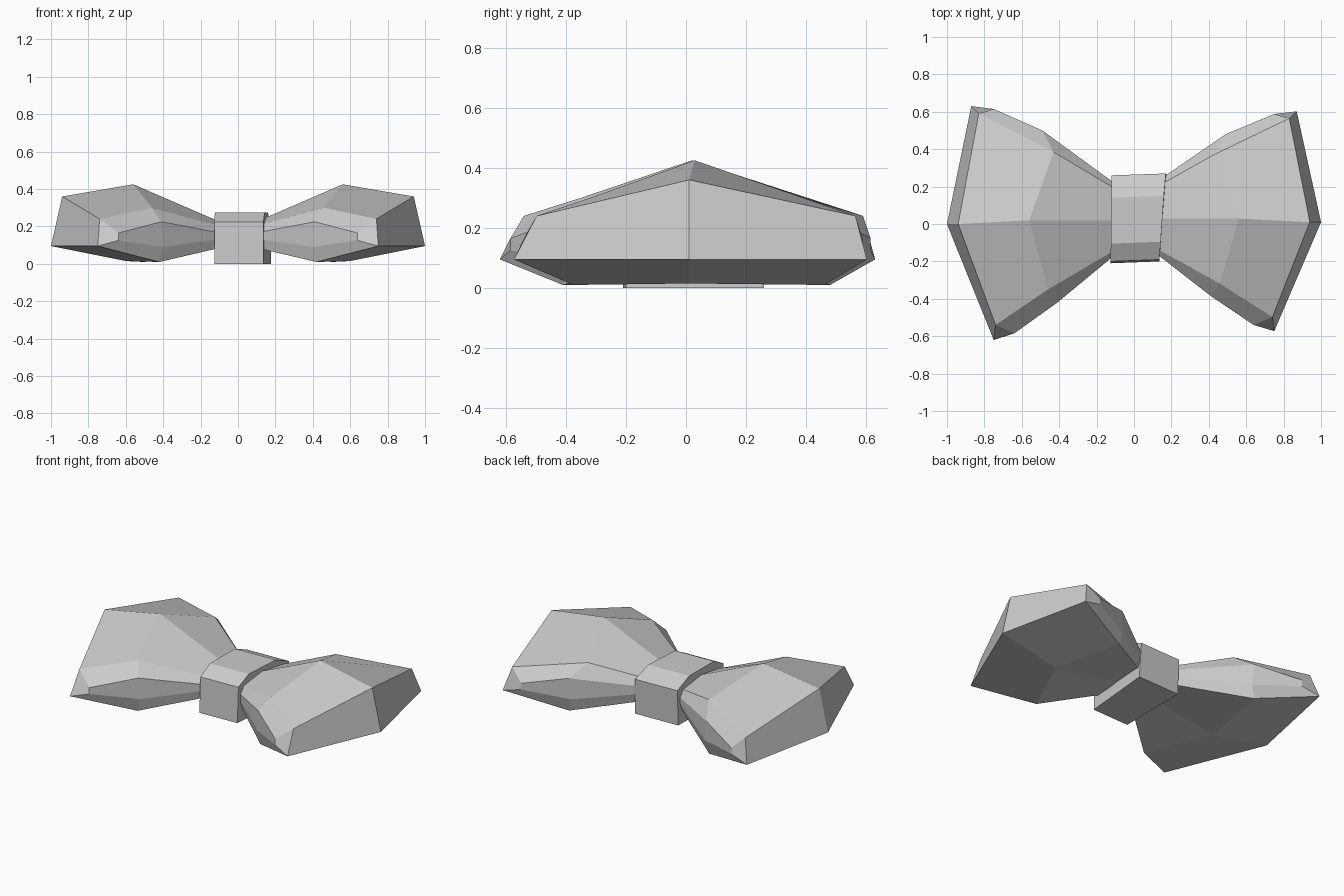
import bpy
import bmesh

cube = bpy.data.objects.get("Cube")
if cube:
    bpy.data.objects.remove(cube, do_unlink=True)

fabric = bpy.data.materials.new("grey_fabric")
fabric.use_nodes = True
GREY = (0.6, 0.6, 0.6, 1)
fabric.diffuse_color = GREY
fabric.node_tree.nodes["Principled BSDF"].inputs["Base Color"].default_value = GREY


def loft(name, rings):
    """Skin matching closed rings and cap both ends."""
    bm = bmesh.new()
    loops = [[bm.verts.new(p) for p in ring] for ring in rings]
    count = len(loops[0])
    for a, b in zip(loops, loops[1:]):
        for i in range(count):
            j = (i + 1) % count
            bm.faces.new((a[i], a[j], b[j], b[i]))
    caps = [bm.faces.new(loops[0]), bm.faces.new(loops[-1])]
    # Crease each cap from the top ridge to the underside
    if count == 10:
        for cap, loop in zip(caps, (loops[0], loops[-1])):
            halves = list(bmesh.utils.face_split(cap, loop[0], loop[5]))[:1] + [cap]
            for half, (low, high) in ((f, p) for f in halves for p in ((1, 4), (9, 6))):
                if loop[low] in half.verts and loop[high] in half.verts:
                    bmesh.utils.face_split(half, loop[low], loop[high])
    bmesh.ops.recalc_face_normals(bm, faces=bm.faces)
    mesh = bpy.data.meshes.new(name)
    bm.to_mesh(mesh)
    bm.free()
    mesh.materials.append(fabric)
    obj = bpy.data.objects.new(name, mesh)
    bpy.context.collection.objects.link(obj)
    return obj


# Wing cross-sections: underside, front hem, front fold, ridge, back fold, back hem
inner = [(-.12, .02, .08), (-.12, -.16, .08), (-.12, -.18, .13), (-.12, -.18, .17),
         (-.12, -.15, .21), (-.12, .02, .235), (-.12, .2, .21), (-.12, .23, .17),
         (-.12, .23, .13), (-.12, .21, .08)]
middle = [(-.6, 0, .015), (-.42, -.41, .01), (-.4, -.41, .09), (-.41, -.42, .225),
          (-.46, -.35, .3), (-.56, .02, .425), (-.43, .385, .3), (-.49, .5, .225),
          (-.48, .49, .09), (-.5, .48, .01)]
outer = [(-1, 0, .095), (-.75, -.62, .095), (-.64, -.585, .125), (-.64, -.585, .165),
         (-.74, -.54, .24), (-.94, 0, .36), (-.83, .59, .24), (-.75, .615, .165),
         (-.75, .615, .125), (-.87, .63, .095)]
wing = [inner, middle, outer]

loft("right_wing", wing)
# The opposite wing is mirrored and slightly narrower
loft("left_wing", [[(-x, .94 * y + .01, z) for x, y, z in ring] for ring in wing])

# Central knot: bevelled band that widens towards the back
profile = [(-.21, 0), (-.2, .225), (-.105, .275), (.14, .275), (.26, .225), (.25, 0)]
knot_right = [(-.125 + .01 * (y + .2), y, z) for y, z in profile]
knot_left = [(.15 + .07 * y + .04 * max(y, 0) * (1 - z / .275), y + .01, z) for y, z in profile]
loft("knot", [knot_right, knot_left])
